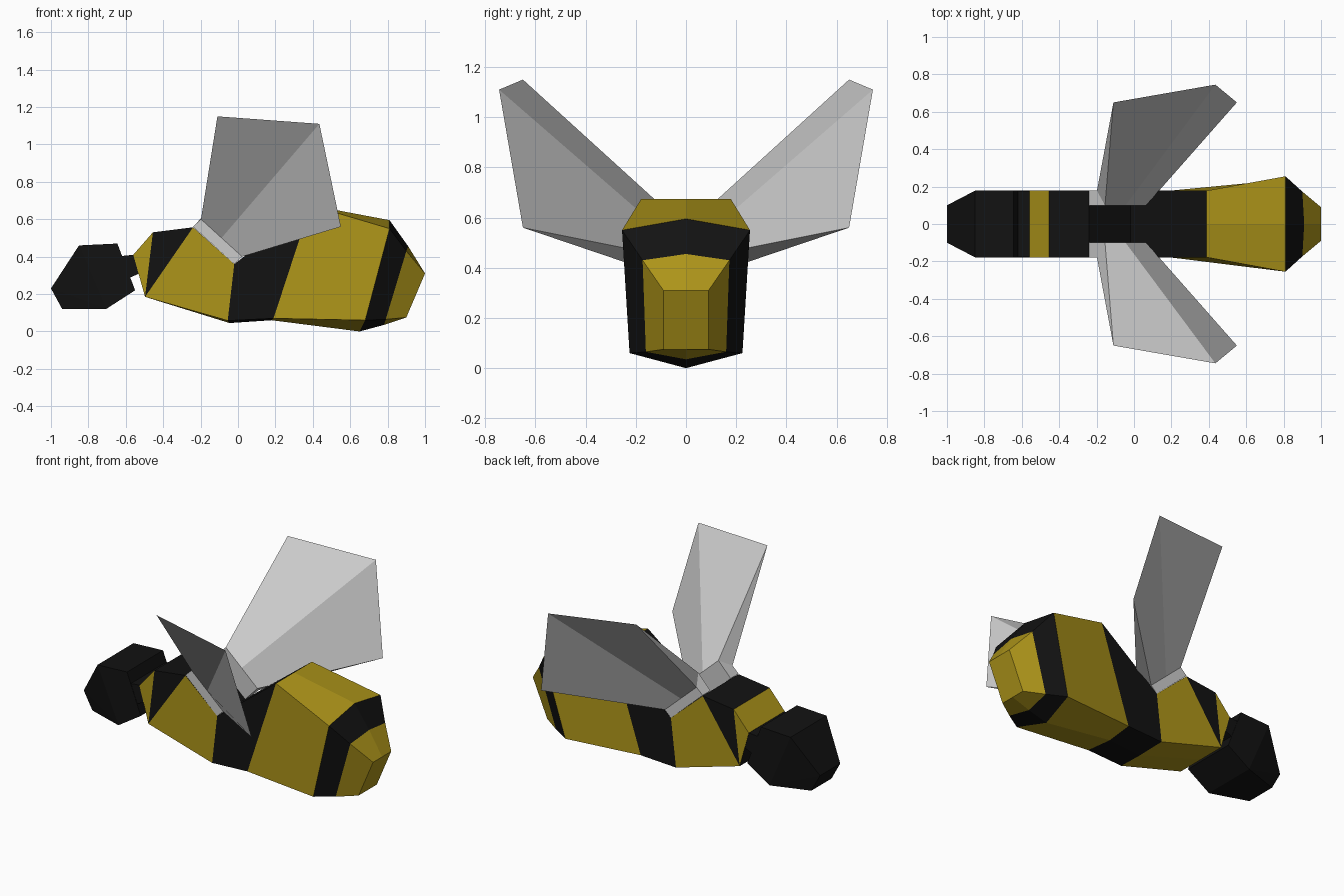
import bpy, bmesh

if "Cube" in bpy.data.objects:
    bpy.data.objects.remove(bpy.data.objects["Cube"])


def material(name, color):
    m = bpy.data.materials.new(name)
    m.diffuse_color = (*color, 1)
    m.use_nodes = True
    m.node_tree.nodes["Principled BSDF"].inputs["Base Color"].default_value = m.diffuse_color
    return m


YELLOW = material("yellow", (0.42, 0.30, 0.01))
BLACK = material("black", (0.006, 0.006, 0.006))


def finish(name, bm, mats=()):
    bmesh.ops.remove_doubles(bm, verts=bm.verts, dist=0.0005)
    bmesh.ops.recalc_face_normals(bm, faces=bm.faces)
    me = bpy.data.meshes.new(name)
    bm.to_mesh(me)
    bm.free()
    for m in mats:
        me.materials.append(m)
    ob = bpy.data.objects.new(name, me)
    bpy.context.collection.objects.link(ob)
    return ob


def hull(name, profile, mat):
    """Convex block from (x, z, half width) points."""
    bm = bmesh.new()
    for x, z, w in profile:
        for s in (-1, 1):
            bm.verts.new((x, s * w, z))
    bmesh.ops.convex_hull(bm, input=bm.verts)
    bmesh.ops.dissolve_limit(bm, angle_limit=0.02, verts=bm.verts, edges=bm.edges)
    return finish(name, bm, [mat])


# head and neck
hull("head", [(-1, .23, .10), (-.85, .46, .178), (-.645, .47, .178),
              (-.55, .22, .178), (-.705, .12, .178), (-.94, .12, .10)], BLACK)
hull("neck", [(-.66, .40, .176), (-.555, .41, .176),
              (-.515, .315, .176), (-.62, .27, .176)], BLACK)

# striped body: slanted six-point rings
# each ring: top centre, upper corner, lower corner, bottom centre (x, z), widths
W = .178
RINGS = [
    ((-.56, .41), (-.56, .41), (-.497, .185), (-.497, .185), W, W),
    ((-.455, .53), (-.455, .53), (-.497, .185), (-.497, .185), W, W),
    ((-.24, .557), (-.24, .557), (-.497, .185), (-.497, .185), W, W),
    ((-.02, .36), (-.02, .36), (-.055, .058), (-.045, .045), W, W),
    ((.388, .675), (.388, .675), (.19, .07), (.18, .06), W, W),
    ((.81, .595), (.81, .55), (.68, .06), (.65, 0), .255, .225),
    ((.91, .455), (.90, .43), (.79, .065), (.78, .035), .173, .16),
    ((1, .31), (1, .31), (.90, .075), (.90, .075), .09, .09),
]
bm = bmesh.new()
loops = []
for t, u, l, b, wu, wl in RINGS:
    pts = [(t[0], 0, t[1]), (u[0], wu, u[1]), (l[0], wl, l[1]),
           (b[0], 0, b[1]), (l[0], -wl, l[1]), (u[0], -wu, u[1])]
    loops.append([bm.verts.new(p) for p in pts])
for k in range(len(loops) - 1):
    for i in range(6):
        j = (i + 1) % 6
        f = bm.faces.new((loops[k][i], loops[k][j], loops[k + 1][j], loops[k + 1][i]))
        top = i in (0, 5)
        f.material_index = 1 if k in (1, 3, 5) or (k == 2 and top) else 0
bm.faces.new(loops[0]).material_index = 1
bm.faces.new(loops[-1])
finish("body", bm, [YELLOW, BLACK])


# wings: root block on the sloped shoulder, tapering to a folded sheet
def wing(name, s):
    bm = bmesh.new()
    tips = [(-.11, .65, 1.15), (.435, .745, 1.11), (.55, .65, .56)]
    rows = []
    for k, tip in enumerate(tips):
        dx, dz = .11 * k, -.10 * k
        sec = [(-.24 + dx, .178, .56 + dz), (-.198 + dx, .178, .60 + dz), tip,
               (-.155 + dx, .10, .65 + dz), (-.24 + dx, .10, .56 + dz)]
        rows.append([bm.verts.new((x, s * y, z)) for x, y, z in sec])
    for a, b in zip(rows, rows[1:]):
        for i in range(5):
            j = (i + 1) % 5
            bm.faces.new((a[i], a[j], b[j], b[i]))
    for r in (rows[0], rows[-1]):
        bm.faces.new((r[0], r[1], r[3], r[4]))
        bm.faces.new((r[1], r[2], r[3]))
    return finish(name, bm)


wing("left_wing", 1)
wing("right_wing", -1)
